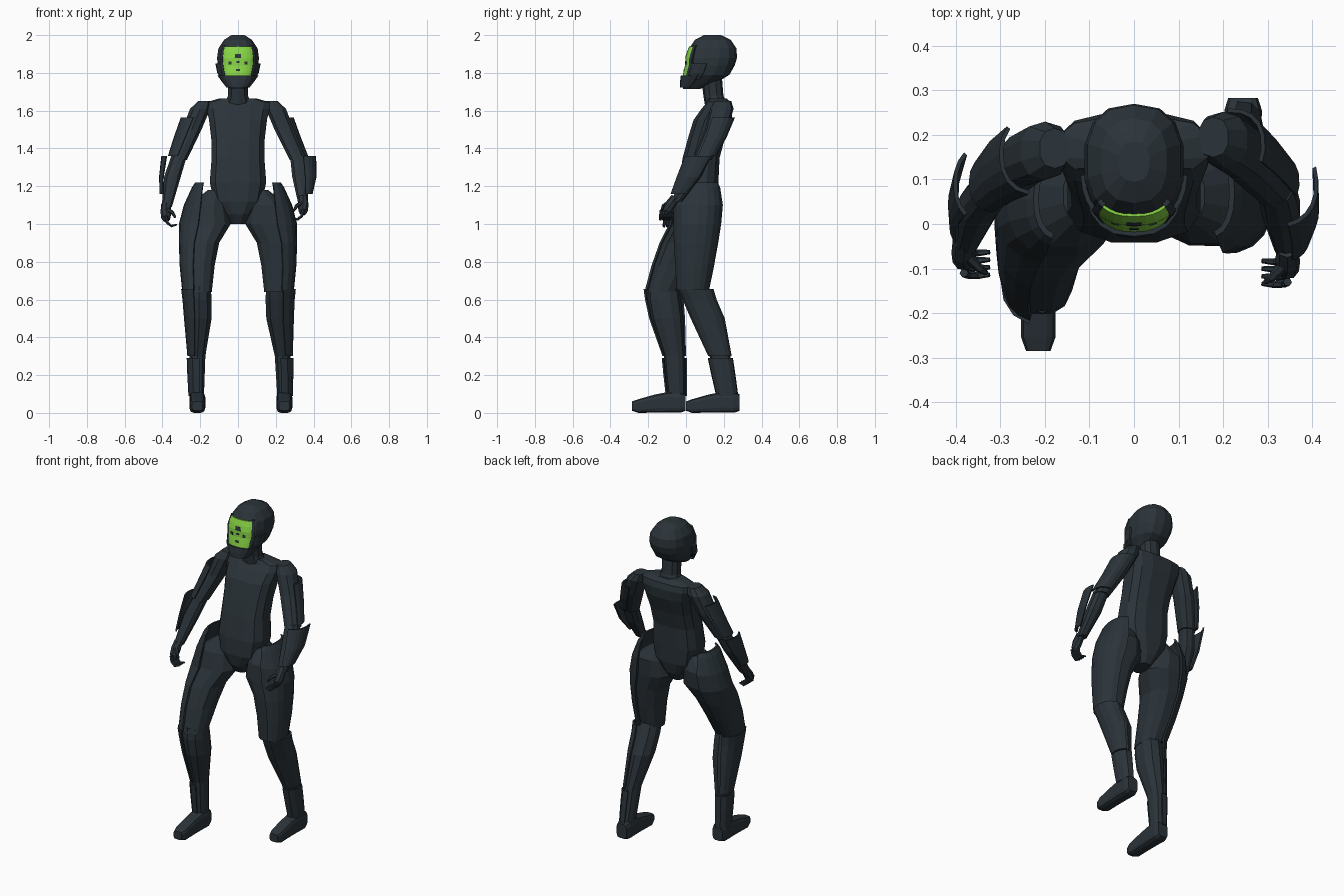
import bpy, bmesh, math
from mathutils import Vector


def material(name, rgb):
    m = bpy.data.materials.new(name)
    m.diffuse_color = (*rgb, 1)
    return m


DARK = material("dark slate", (0.024, 0.034, 0.042))
GREEN = material("visor green", (0.24, 0.66, 0.06))


def skin(name, stacks, mat=DARK):
    """Mesh from stacks of closed loops, bridged and capped."""
    bm = bmesh.new()
    for loops in stacks:
        rows = [[bm.verts.new(p) for p in lp] for lp in loops]
        n = len(rows[0])
        for a, b in zip(rows, rows[1:]):
            for i in range(n):
                j = (i + 1) % n
                bm.faces.new((a[i], a[j], b[j], b[i]))
        bm.faces.new(rows[0][::-1])
        bm.faces.new(rows[-1])
    bmesh.ops.recalc_face_normals(bm, faces=bm.faces)
    me = bpy.data.meshes.new(name)
    bm.to_mesh(me)
    bm.free()
    me.materials.append(mat)
    ob = bpy.data.objects.new(name, me)
    bpy.context.collection.objects.link(ob)
    return ob


def point(ring, deg, grow, p):
    z, cx, cy, rx, ry = ring
    c, s = math.cos(math.radians(deg)), math.sin(math.radians(deg))
    f = lambda v: math.copysign(abs(v) ** (2 / p), v)
    return Vector((cx + (rx + grow) * f(c), cy + (ry + grow) * f(s), z))


def body(name, rings, n=12, p=2.3, along_y=False):
    """Closed lofted volume through rings (z, cx, cy, rx, ry)."""
    loops = [[point(r, 360 * (i + .5) / n, 0, p) for i in range(n)] for r in rings]
    if along_y:
        loops = [[Vector((q.x, q.z, q.y)) for q in lp] for lp in loops]
    return skin(name, [loops])


def at(rings, z):
    """Ring at height z, interpolated from a list of rings."""
    rs = sorted(rings)
    for a, b in zip(rs, rs[1:]):
        if z <= b[0] or b is rs[-1]:
            t = max(0, min(1, (z - a[0]) / (b[0] - a[0])))
            return (z, *[u + (v - u) * t for u, v in zip(a[1:], b[1:])])


def shell(name, rings, zs, a0, a1, gap, thick, n=6, p=2.3, mat=DARK):
    """Armour plate wrapped round a lofted body from angle a0 to a1."""
    gaps = gap if isinstance(gap, (list, tuple)) else [gap] * len(zs)
    angs = [a0 + (a1 - a0) * i / n for i in range(n + 1)]
    loops = []
    for z, g in zip(zs, gaps):
        r = at(rings, z)
        loops.append([point(r, a, g + thick, p) for a in angs] +
                     [point(r, a, g, p) for a in reversed(angs)])
    return skin(name, [loops], mat)


def tube(pts, radii, n=6):
    pts = [Vector(q) for q in pts]
    loops = []
    for i, (q, r) in enumerate(zip(pts, radii)):
        d = pts[min(i + 1, len(pts) - 1)] - pts[max(i - 1, 0)]
        rot = d.to_track_quat('Z', 'Y')
        loops.append([q + rot @ Vector((r * math.cos(math.tau * k / n),
                                        r * math.sin(math.tau * k / n), 0)) for k in range(n)])
    return loops


# Torso, pelvis and neck
body("torso", [(1.0, 0, .06, .04, .06), (1.05, 0, .06, .07, .09), (1.12, 0, .062, .13, .106),
               (1.22, 0, .067, .153, .107), (1.35, 0, .08, .143, .1), (1.45, 0, .107, .145, .1),
               (1.55, 0, .14, .157, .103), (1.61, 0, .165, .17, .085), (1.645, 0, .175, .17, .065),
               (1.665, 0, .165, .1, .05)], p=2.9)
body("neck", [(1.63, 0, .16, .075, .06), (1.68, 0, .145, .055, .053), (1.78, 0, .135, .055, .055)], n=10)

# Helmet, jaw guard and green face plate
head = [(1.715, 0, .03, .04, .045), (1.75, 0, .075, .068, .09), (1.79, 0, .11, .098, .12),
        (1.84, 0, .13, .11, .128), (1.88, 0, .137, .113, .133), (1.93, 0, .142, .106, .125),
        (1.975, 0, .142, .075, .095), (2.0, 0, .14, .035, .045)]
HP = 2.5
body("helmet", head, n=14, p=HP)
shell("jaw_guard", head, [1.722, 1.75, 1.785], -165, -15, .003, .014, n=8, p=HP)
for side in (-1, 1):
    c = -90 + side * 66
    shell("cheek_guard", head, [1.765, 1.8, 1.85], c - 18, c + 18, 0, .01, n=3, p=HP)
    c = -90 + side * 42
    shell("visor_frame", head, [1.785, 1.84, 1.88, 1.945], c - 5, c + 5, 0, .01, n=2, p=HP)
shell("visor", head, [1.785, 1.81, 1.84, 1.88, 1.91, 1.94], -127, -53, .001, .006, n=8, p=HP, mat=GREEN)
# Dark marks on the visor: angle offset, height, half angle, half height
for i, (da, z, wa, h) in enumerate([(0, 1.89, 5, .011), (-16, 1.852, 4, .008), (16, 1.852, 4, .008),
                                    (0, 1.858, 2, .005), (0, 1.815, 3, .006)]):
    shell("visor_mark_%d" % i, head, [z - h, z + h], -90 + da - wa, -90 + da + wa, .0066, .002,
          n=2, p=HP)

# Legs: the left side of the picture steps forward, the right side trails
legs = [
    (-1, "forward",
     [(1.21, .165, .055, .045, .075), (1.1, .16, .055, .105, .11), (1.0, .165, .04, .13, .115),
      (.9, .197, -.01, .1, .118), (.78, .207, -.065, .086, .105), (.64, .207, -.125, .07, .08)],
     [(.67, .207, -.12, .066, .08), (.6, .207, -.115, .07, .088), (.5, .205, -.1, .068, .085),
      (.3, .215, -.062, .044, .055), (.08, .215, -.05, .036, .046)], -.285, .215),
    (1, "trailing",
     [(1.21, .165, .07, .045, .085), (1.1, .16, .065, .105, .112), (1.0, .165, .06, .13, .112),
      (.9, .197, .053, .1, .105), (.78, .207, .046, .086, .09), (.64, .207, .035, .07, .07)],
     [(.67, .212, .045, .066, .07), (.6, .213, .072, .07, .076), (.5, .215, .115, .068, .08),
      (.3, .237, .18, .044, .055), (.08, .243, .22, .036, .048)], 0, .245)]
for s, tag, thigh, shin, toe, fx in legs:
    thigh = [(z, s * x, y, rx, ry) for z, x, y, rx, ry in thigh]
    shin = [(z, s * x, y, rx, ry) for z, x, y, rx, ry in shin]
    out = 0 if s > 0 else 180
    body(tag + "_thigh", [(1.18, s * .12, .065, .04, .06)] + thigh[1:])
    body(tag + "_shin", shin, n=10)
    shell(tag + "_thigh_plate", thigh, [1.22, 1.195, 1.1, 1.0, .9, .78, .65], out - 75, out + 75,
          [.004, .014, .01, .006, .004, .004, .006], .012, n=8)
    shell(tag + "_shin_plate", shin, [.655, .6, .5, .3], out - 75, out + 75,
          [.018, .008, .004, .0], .009)
    shell(tag + "_ankle_plate", shin, [.29, .2, .09], out - 100, out + 100, [.004, .004, .002], .009)
    body(tag + "_foot", [(toe, s * fx, .036, .028, .025), (toe + .03, s * fx, .036, .039, .036),
                         (toe + .12, s * fx, .049, .039, .049), (toe + .19, s * fx, .056, .041, .056),
                         (toe + .255, s * fx, .055, .043, .055), (toe + .283, s * fx, .055, .034, .045)],
         p=4, along_y=True)

# Arms with plates; the two poses differ slightly
arms = [
    (-1, "forward", [(1.65, .178, .17, .035, .045), (1.61, .2, .165, .056, .065), (1.5, .245, .145, .054, .06),
                     (1.34, .315, .085, .047, .05)],
     [(1.36, .312, .09, .043, .045), (1.25, .347, .045, .046, .046), (1.09, .377, -.04, .028, .032)],
     (.382, -.055, 1.085), 20, [.02, .016, .008], [.042, .016, .006], (-45, 45)),
    (1, "trailing", [(1.65, .178, .195, .035, .045), (1.61, .2, .19, .056, .062), (1.5, .245, .16, .054, .06),
                     (1.34, .318, .085, .047, .05)],
     [(1.36, .317, .09, .043, .045), (1.25, .33, .035, .045, .046), (1.12, .343, -.05, .028, .032)],
     (.345, -.075, 1.12), 35, [.012, .008, .006], [.045, .032, .014], (-75, 20))]
for s, tag, upper, fore, wrist, turn, ugap, fgap, arc in arms:
    upper = [(z, s * x, y, rx, ry) for z, x, y, rx, ry in upper]
    fore = [(z, s * x, y, rx, ry) for z, x, y, rx, ry in fore]
    mid = turn if s > 0 else 180 + turn
    out = 0 if s > 0 else 180
    body(tag + "_upper_arm", upper, n=10)
    body(tag + "_forearm", fore, n=10)
    shell(tag + "_upper_arm_plate", upper, [1.565, 1.46, 1.36], mid - 60, mid + 60, ugap, .009)
    shell(tag + "_forearm_plate", fore, [1.36, 1.25, 1.16], out + arc[0], out + arc[1], fgap, .009)
    # Hand: palm with four curled fingers and a thumb
    w = Vector((s * wrist[0], wrist[1], wrist[2]))
    P = lambda x, y, z: w + Vector((-s * x, y, z))
    parts = [tube([P(0, .02, .02), P(0, -.01, -.02), P(0, -.025, -.05), P(.005, -.03, -.068)],
                  [.025, .028, .026, .016], 8)]
    for k in range(4):
        y = -.055 + .017 * k
        parts.append(tube([P(.0, y, -.045), P(.008, y - .004, -.078), P(.03, y - .006, -.096),
                           P(.058, y - .004, -.088)], [.01, .009, .008, .005]))
    parts.append(tube([P(.01, -.02, -.01), P(.035, -.045, -.025), P(.05, -.055, -.05)],
                      [.013, .01, .006]))
    skin(tag + "_hand", parts)
